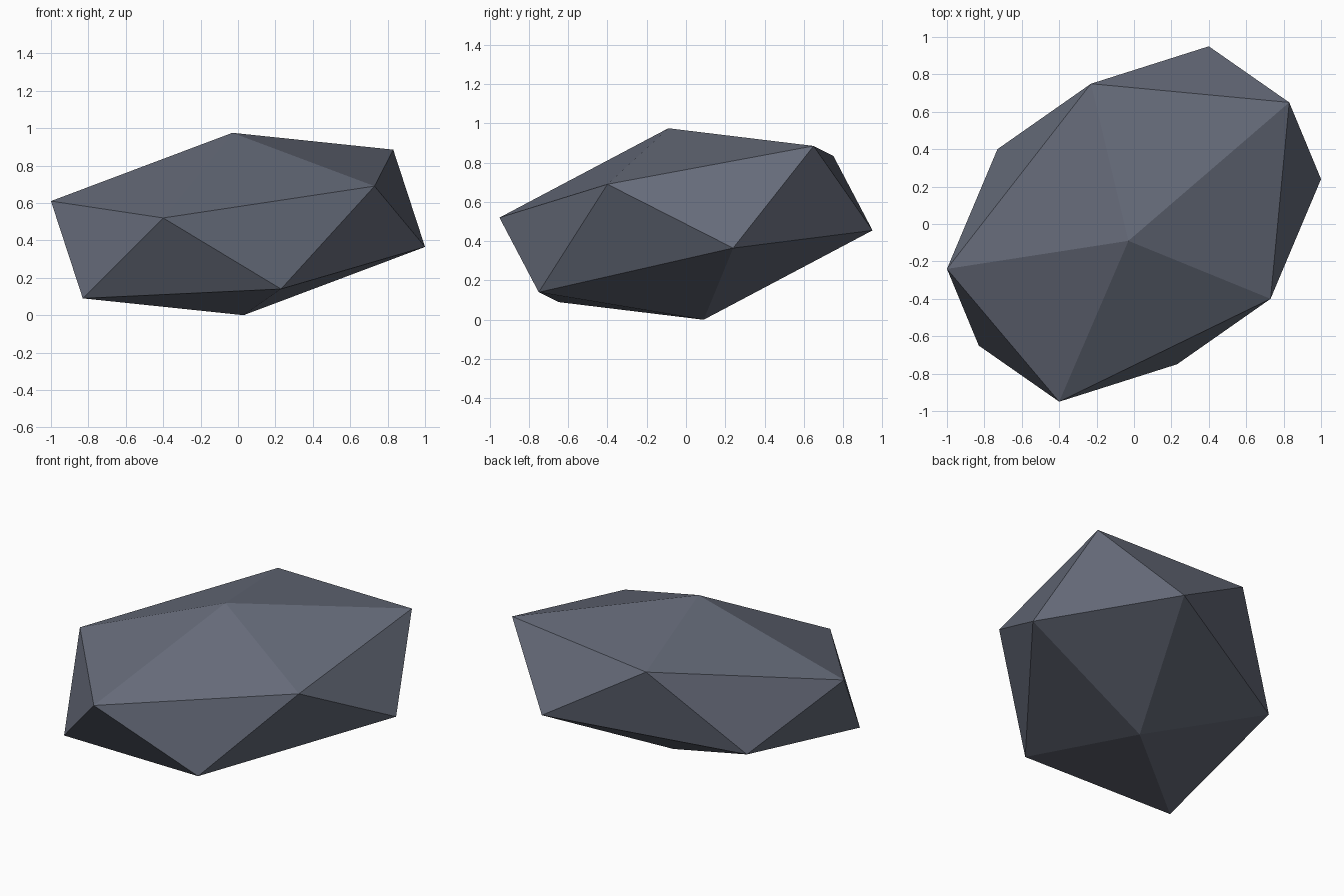
import bpy
import bmesh
from mathutils import Vector

cube = bpy.data.objects.get("Cube")
if cube:
    bpy.data.objects.remove(cube, do_unlink=True)

# Slate stone colour
stone = bpy.data.materials.new("slate_grey")
stone.use_nodes = True
colour = (0.13, 0.145, 0.19, 1)
stone.diffuse_color = colour
bsdf = stone.node_tree.nodes["Principled BSDF"]
bsdf.inputs["Base Color"].default_value = colour
bsdf.inputs["Roughness"].default_value = 0.9

# Upper corners: the peak, then the ring around it
height = 0.975
upper = [
    (-0.03, -0.09, height),
    (-1.0, -0.24, 0.61),
    (-0.4, -0.95, 0.52),
    (0.73, -0.4, 0.69),
    (0.83, 0.65, 0.885),
    (-0.23, 0.75, 0.835),
]

# Skewed twenty-sided rock: each corner has an opposite through the centre
bm = bmesh.new()
for corner in map(Vector, upper):
    bm.verts.new(corner)
    bm.verts.new(Vector((0, 0, height)) - corner)
bmesh.ops.convex_hull(bm, input=bm.verts)
bmesh.ops.recalc_face_normals(bm, faces=bm.faces)

mesh = bpy.data.meshes.new("rock")
bm.to_mesh(mesh)
bm.free()
mesh.materials.append(stone)
rock = bpy.data.objects.new("rock", mesh)
bpy.context.collection.objects.link(rock)
